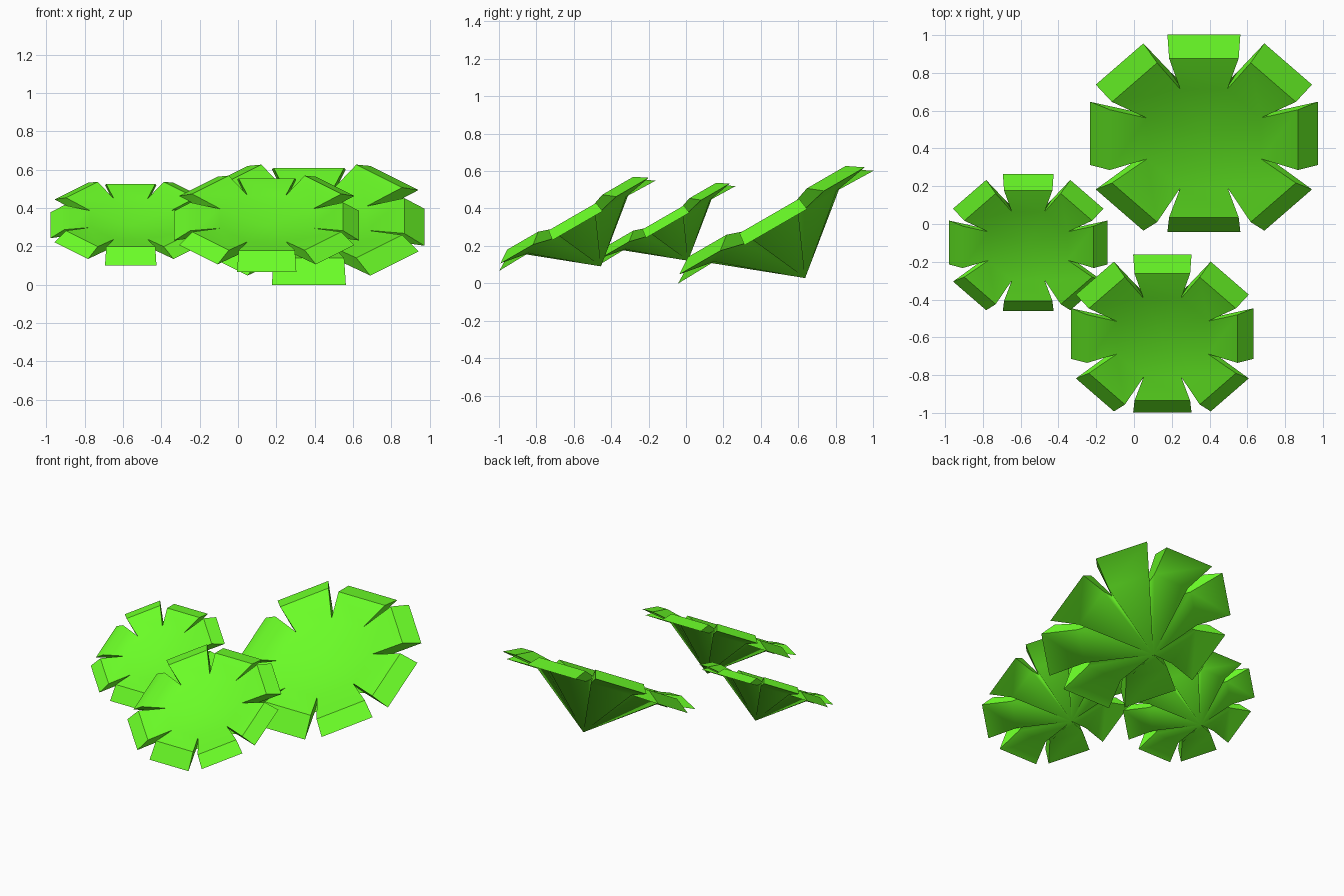
import bpy, bmesh, math
from mathutils import Vector, Matrix

if "Cube" in bpy.data.objects:
    bpy.data.objects.remove(bpy.data.objects["Cube"])

green = bpy.data.materials.new("leaf_green")
green.diffuse_color = (0.145, 0.98, 0.02, 1)
green.use_nodes = True
green.node_tree.nodes["Principled BSDF"].inputs["Base Color"].default_value = green.diffuse_color


def rosette(name, loc, size):
    """Eight-tabbed leaf: shallow dish on top, pointed cone underneath."""
    bm = bmesh.new()
    group = {}

    def vert(r, side, z, k):
        a = k * math.pi / 4
        return bm.verts.new(Matrix.Rotation(a, 3, 'Z') @ Vector((r, side, z)))

    def face(kind, *vs):
        f = bm.faces.new(vs)
        f.smooth = True
        group[f] = kind

    centre = bm.verts.new((0, 0, 0.0))
    apex = bm.verts.new((0, 0, -0.52))
    # notch corners between neighbouring tabs, top and underside
    top = [vert(0.5, 0.208, 0.09, k) for k in range(8)]
    low = [vert(0.49, 0.203, 0.05, k) for k in range(8)]

    for k in range(8):
        diag = k % 2
        r, z, w = (1.045, 0.065, 0.295) if diag else (1.0, 0.0, 0.32)
        rr, rz, rw = (0.86, 0.16, 0.28) if diag else (0.825, 0.115, 0.305)
        if k == 6:                       # front tab folds further in
            rr, rz = 0.77, 0.138
        tip = [vert(r, s * w, z, k) for s in (-1, 1)]
        ridge = [vert(rr, s * rw, rz, k) for s in (-1, 1)]
        fold = [vert(0.65, s * 0.235, 0.008, k) for s in (-1, 1)]
        t0, t1, b0, b1 = top[k - 1], top[k], low[k - 1], low[k]
        # dish and tab top
        face("top", centre, t0, t1)
        face("top", t0, ridge[0], ridge[1], t1)
        # sloping tab end and sides
        face("top" if k == 4 else "skirt", ridge[0], tip[0], tip[1], ridge[1])
        face("wall_a", t0, b0, fold[0], ridge[0])
        face("wall_a", fold[0], tip[0], ridge[0])
        face("wall_b", t1, ridge[1], fold[1], b1)
        face("wall_b", fold[1], ridge[1], tip[1])
        # tab underside and cone
        face("tab_under", fold[0], fold[1], tip[1], tip[0])
        face("cone", apex, fold[1], fold[0])
        face("cone", apex, fold[0], b0)
        face("cone", apex, b1, fold[1])

    # shading is smooth only within each group
    for e in bm.edges:
        kinds = {group[f] for f in e.link_faces}
        e.smooth = len(kinds) == 1 or kinds == {"tab_under", "cone"}
    mesh = bpy.data.meshes.new(name)
    bm.to_mesh(mesh)
    bm.free()
    mesh.materials.append(green)
    ob = bpy.data.objects.new(name, mesh)
    bpy.context.collection.objects.link(ob)
    ob.location = loc
    ob.rotation_euler.x = math.radians(30)
    ob.scale = (size, size, size)


rosette("large_leaf", (0.37, 0.48, 0.30), 0.604)
rosette("medium_leaf", (0.15, -0.58, 0.308), 0.483)
rosette("small_leaf", (-0.56, -0.098, 0.31), 0.42)
